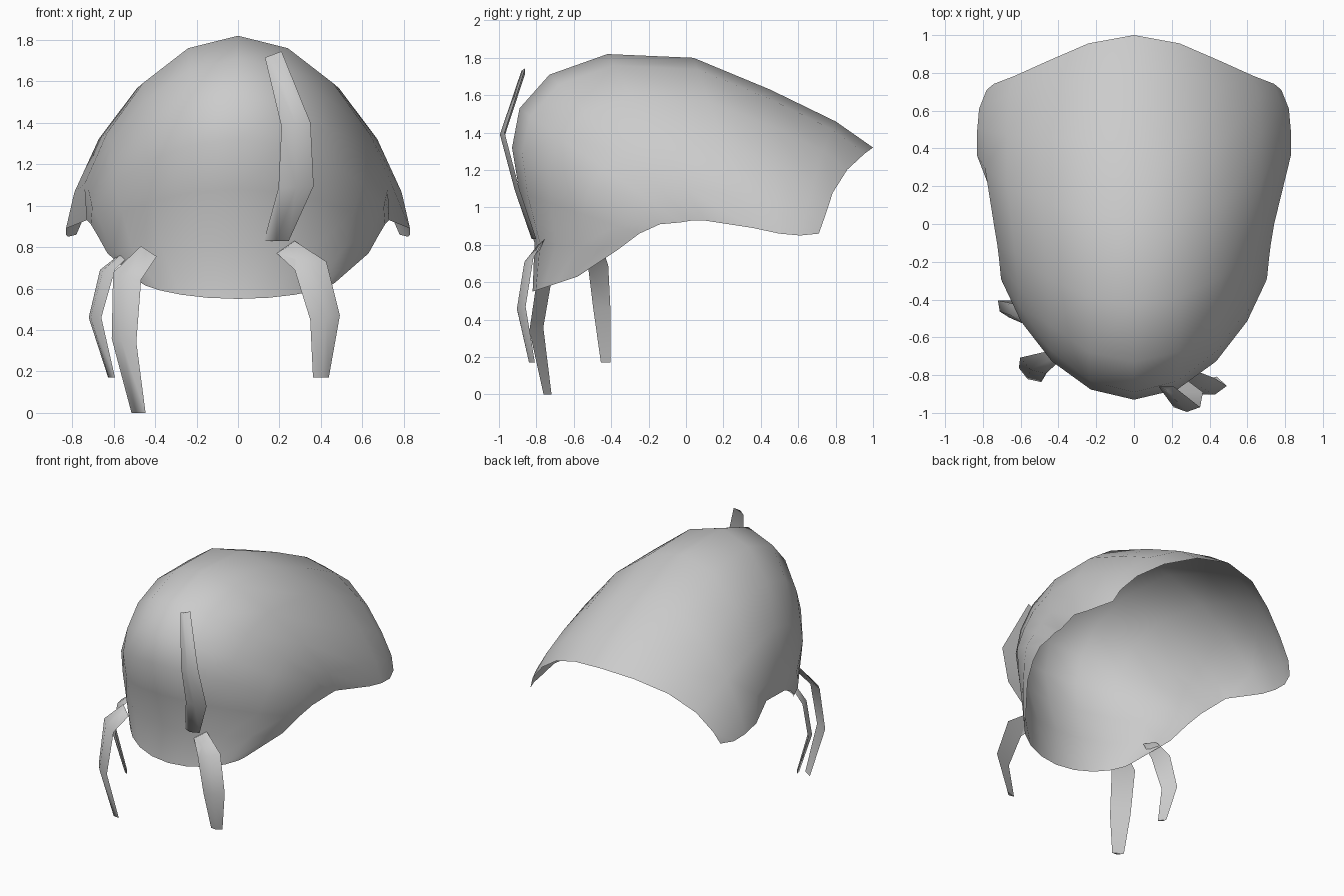
import bpy
import math
from mathutils import Vector

default_cube = bpy.data.objects.get("Cube")
if default_cube:
    bpy.data.objects.remove(default_cube, do_unlink=True)

# Single plain grey used by every part
grey = bpy.data.materials.new("light_grey")
grey.use_nodes = True
colour = (0.6, 0.6, 0.6, 1.0)
grey.diffuse_color = colour
grey.node_tree.nodes["Principled BSDF"].inputs["Base Color"].default_value = colour


def make_object(name, vertices, faces):
    mesh = bpy.data.meshes.new(name)
    mesh.from_pydata(vertices, [], faces)
    mesh.update()
    mesh.materials.append(grey)
    part = bpy.data.objects.new(name, mesh)
    bpy.context.collection.objects.link(part)
    bpy.ops.object.select_all(action="DESELECT")
    part.select_set(True)
    bpy.context.view_layer.objects.active = part
    bpy.ops.object.shade_smooth_by_angle(angle=math.radians(75))
    return part


def grid_faces(rows, columns):
    return [
        (r * columns + c, r * columns + c + 1,
         (r + 1) * columns + c + 1, (r + 1) * columns + c)
        for r in range(rows - 1) for c in range(columns - 1)
    ]


def build_shell(name, arches, half_columns):
    """Open shell of mirrored arches; the rim is tucked in and the edge notched."""
    vertices = []
    for crown_y, crown_z, rim_x, rim_y, rim_z, tuck, notch in arches:
        for column in range(-half_columns, half_columns + 1):
            angle = abs(column) / half_columns * math.pi / 2
            drop = 1 - max(0, math.cos(angle)) ** 1.4
            width = rim_x * math.sin(angle)
            if abs(column) == half_columns:
                width -= tuck
            vertices.append((
                math.copysign(width, column),
                crown_y + (rim_y - crown_y) * drop - notch * math.sin(2 * angle) ** 2,
                crown_z + (rim_z - crown_z) * drop,
            ))
    faces = grid_faces(len(arches), 2 * half_columns + 1)
    return make_object(name, vertices, faces)


def build_lock(name, across, lean, path, ridge=0.025):
    """Tapered lock with a ridged outer side; path holds x, y, z, width."""
    across = Vector((across[0], across[1], 0)).normalized()
    outward = Vector((across.y, -across.x, 0))
    vertices = []
    for row, (x, y, z, width) in enumerate(path):
        centre = Vector((x, y, z))
        half = across * width / 2
        half.z = lean / 2 * (1 - row / (len(path) - 1))
        vertices += [
            centre - half,
            centre + outward * ridge * min(1, width / 0.1),
            centre + half,
        ]
    faces = []
    for row in range(len(path) - 1):
        for side in range(3):
            following = (side + 1) % 3
            low, high = row * 3, row * 3 + 3
            faces.append((low + side, high + side,
                          high + following, low + following))
    end = len(vertices)
    faces += [(0, 1, 2), (end - 1, end - 2, end - 3)]
    return make_object(name, vertices, faces)


# Hair shell: crown y, crown z, rim x, rim y, rim z, rim tuck, edge notch
build_shell("hair_shell", [
    (-0.82, 0.55, 0.47, -0.58, 0.63, 0, 0),
    (-0.81, 0.81, 0.63, -0.37, 0.77, 0, 0),
    (-0.89, 1.08, 0.69, -0.25, 0.86, 0.01, 0),
    (-0.93, 1.32, 0.74, -0.14, 0.91, 0.03, 0),
    (-0.89, 1.53, 0.75, -0.03, 0.92, 0.03, 0),
    (-0.73, 1.71, 0.76, 0.03, 0.93, 0.03, 0),
    (-0.42, 1.82, 0.78, 0.10, 0.93, 0.05, 0),
    (0.04, 1.80, 0.83, 0.36, 0.89, 0, 0),
    (0.45, 1.63, 0.83, 0.50, 0.86, 0, 0),
    (0.80, 1.46, 0.82, 0.61, 0.85, 0, 0.02),
    (1.00, 1.32, 0.78, 0.71, 0.86, 0, 0.07),
], 5)

# Loose locks around the front
build_lock("long_upper_lock", (1, 0), 0.03, [
    (0.17, -0.86, 1.73, 0.08),
    (0.28, -0.97, 1.39, 0.14),
    (0.28, -0.89, 1.09, 0.17),
    (0.185, -0.80, 0.83, 0.12),
])
build_lock("front_left_lock", (0.95, 0.3), 0.06, [
    (0.23, -0.77, 0.80, 0.09),
    (0.35, -0.84, 0.71, 0.16),
    (0.42, -0.88, 0.46, 0.15),
    (0.40, -0.82, 0.17, 0.08),
])
build_lock("front_right_lock", (0.8, -0.5), -0.05, [
    (-0.43, -0.70, 0.78, 0.09),
    (-0.535, -0.75, 0.66, 0.16),
    (-0.55, -0.80, 0.35, 0.14),
    (-0.48, -0.74, 0.0, 0.08),
])
build_lock("side_right_lock", (0.55, -0.83), 0, [
    (-0.54, -0.48, 0.77, 0.09),
    (-0.63, -0.47, 0.69, 0.13),
    (-0.69, -0.45, 0.46, 0.11),
    (-0.61, -0.43, 0.17, 0.06),
])
